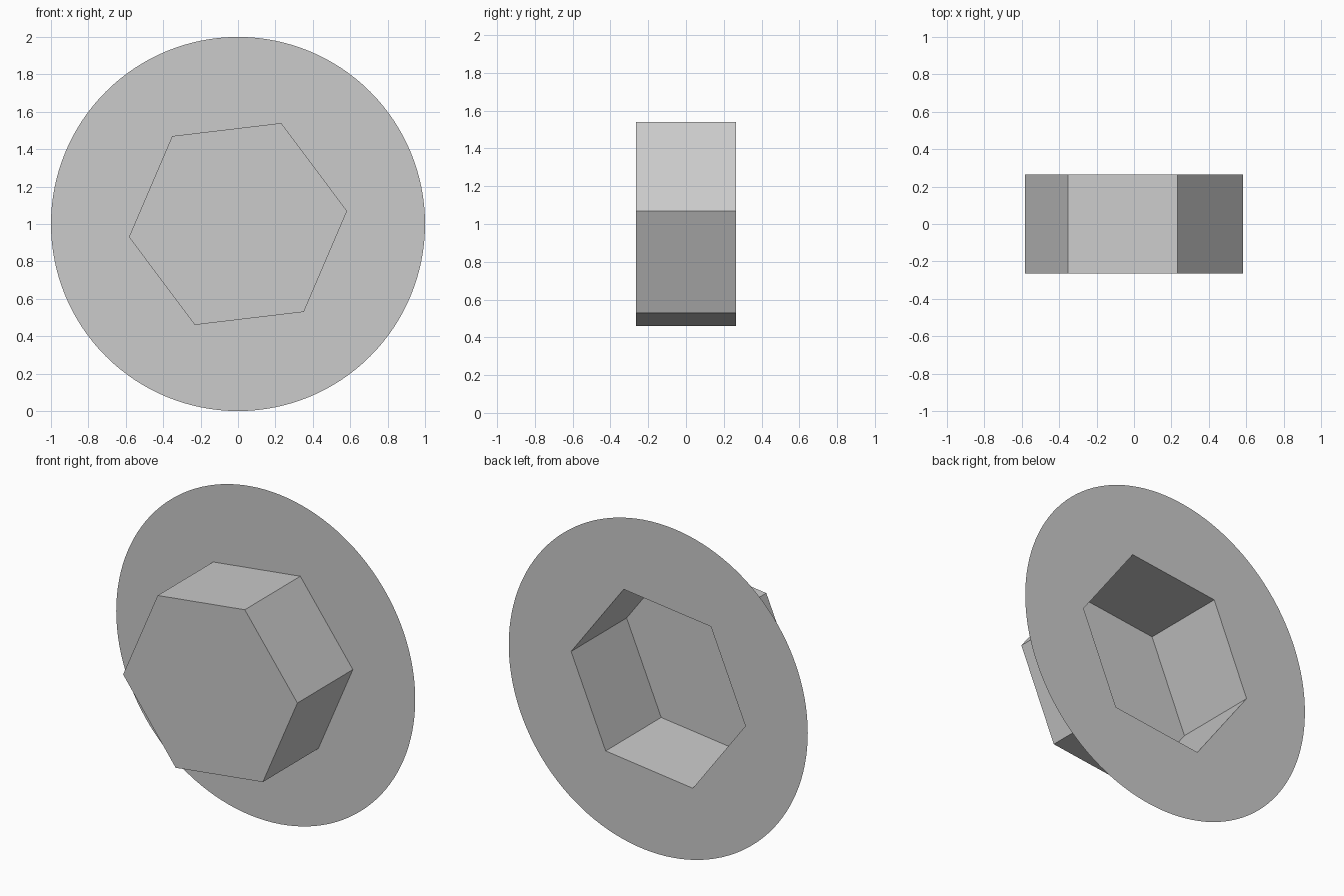
import bpy, bmesh
from math import cos, sin, tau, radians

cube = bpy.data.objects.get("Cube")
if cube:
    bpy.data.objects.remove(cube)

CENTRE_Z = 1.0
DEPTH = 0.265          # half of the depth along y
HEX_RADIUS = 0.587
HEX_TURN = radians(6.8)

grey = bpy.data.materials.new("plain_grey")
grey.use_nodes = True
colour = (0.6, 0.6, 0.6, 1)
grey.diffuse_color = colour
grey.node_tree.nodes["Principled BSDF"].inputs["Base Color"].default_value = colour


def ring(bm, count, radius, y, turn=0.0):
    """Closed loop of vertices in an upright plane."""
    angles = [turn + tau * i / count for i in range(count)]
    return [bm.verts.new((radius * cos(a), y, CENTRE_Z + radius * sin(a))) for a in angles]


def loop_edges(bm, verts):
    return [bm.edges.new((v, verts[(i + 1) % len(verts)])) for i, v in enumerate(verts)]


def finish(bm, name):
    mesh = bpy.data.meshes.new(name)
    bm.to_mesh(mesh)
    bm.free()
    mesh.materials.append(grey)
    obj = bpy.data.objects.new(name, mesh)
    bpy.context.collection.objects.link(obj)


# Thin round flange at the back, pierced by the hexagonal opening,
# with the hollow hexagonal boss pushed forward from it
bm = bmesh.new()
rim = ring(bm, 128, 1.0, DEPTH)
opening = ring(bm, 6, HEX_RADIUS, DEPTH, HEX_TURN)
edges = loop_edges(bm, rim) + loop_edges(bm, opening)
bmesh.ops.triangle_fill(bm, use_beauty=True, edges=edges, normal=(0, -1, 0))

# Boss walls and closed front face
front = ring(bm, 6, HEX_RADIUS, -DEPTH, HEX_TURN)
for i in range(6):
    j = (i + 1) % 6
    bm.faces.new((opening[i], opening[j], front[j], front[i]))
bm.faces.new(front)

# Make every face point outward from the front side
bmesh.ops.recalc_face_normals(bm, faces=bm.faces)
bm.faces.ensure_lookup_table()
if bm.faces[-1].normal.y > 0:
    bmesh.ops.reverse_faces(bm, faces=bm.faces)
finish(bm, "flange_with_hex_boss")
